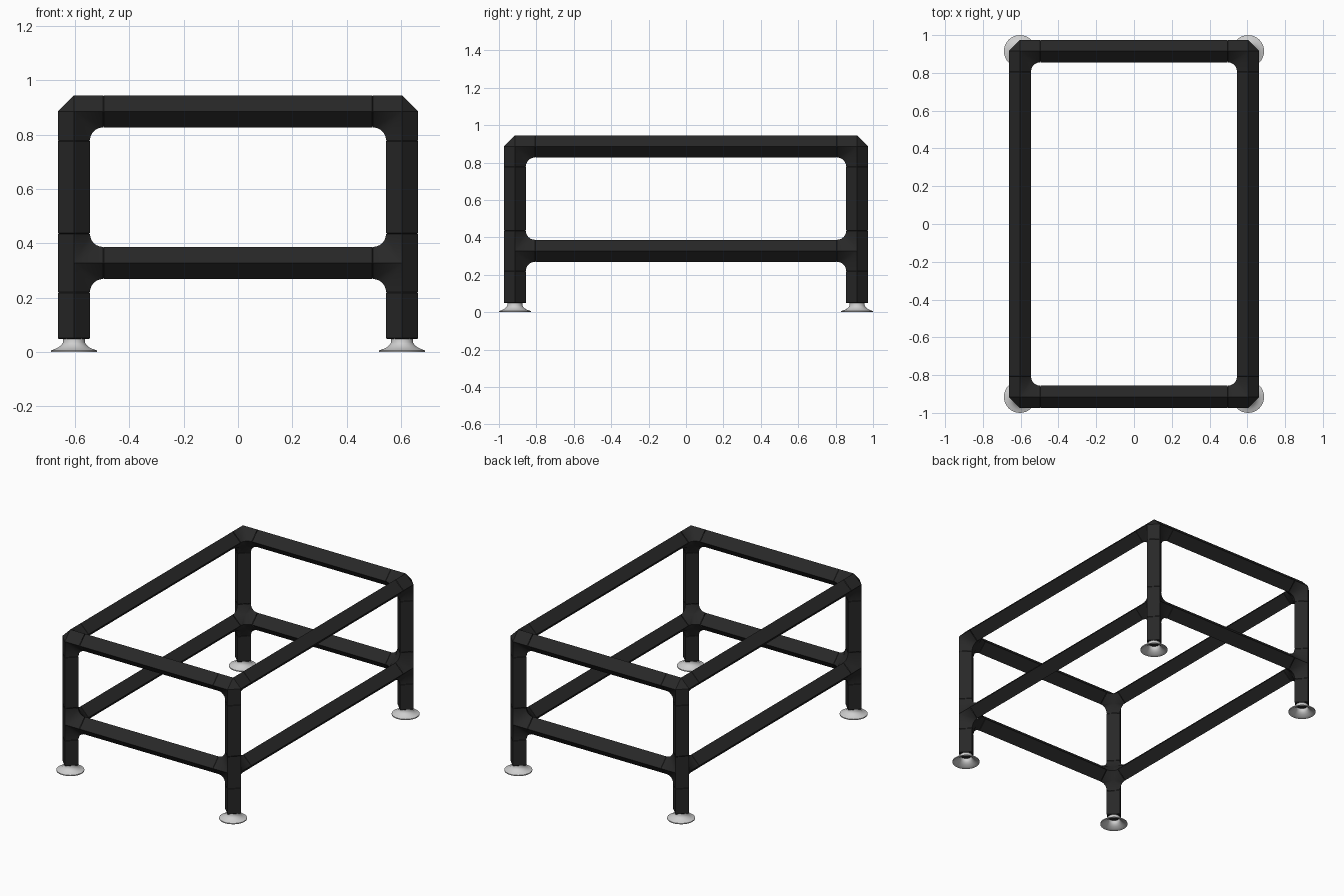
import bpy, bmesh, math
from itertools import product
from mathutils import Vector

cube = bpy.data.objects.get("Cube")
if cube:
    bpy.data.objects.remove(cube, do_unlink=True)

R = 0.059             # half diagonal of the square tube
REACH = 0.107         # length of each connector arm
X, Y = 0.604, 0.915   # tube axes
TOP, SHELF, LEG_END = 0.886, 0.328, 0.048


def make_material(name, value):
    mat = bpy.data.materials.new(name)
    mat.use_nodes = True
    colour = (value, value, value, 1)
    mat.diffuse_color = colour
    bsdf = mat.node_tree.nodes["Principled BSDF"]
    bsdf.inputs["Base Color"].default_value = colour
    bsdf.inputs["Roughness"].default_value = 0.6
    return mat


black = make_material("matte black", 0.021)
grey = make_material("light grey", 0.62)


def finish(name, bm, mat, location=(0, 0, 0), smooth=None):
    bmesh.ops.recalc_face_normals(bm, faces=bm.faces)
    mesh = bpy.data.meshes.new(name)
    bm.to_mesh(mesh)
    bm.free()
    mesh.materials.append(mat)
    obj = bpy.data.objects.new(name, mesh)
    obj.location = location
    bpy.context.collection.objects.link(obj)
    if smooth:
        bpy.ops.object.select_all(action='DESELECT')
        obj.select_set(True)
        bpy.context.view_layer.objects.active = obj
        bpy.ops.object.shade_smooth_by_angle(angle=math.radians(smooth))
    return obj


def tube(name, start, end):
    """Square tube standing on its corner, with eased ends."""
    start, end = Vector(start), Vector(end)
    axis = end - start
    half = axis.length / 2
    bm = bmesh.new()
    bmesh.ops.create_cone(bm, cap_ends=True, segments=4, radius1=R, radius2=R, depth=2 * half)
    rims = [e for e in bm.edges if abs(e.verts[0].co.z - e.verts[1].co.z) < half]
    bmesh.ops.bevel(bm, geom=rims, offset=0.003, segments=1, affect='EDGES')
    obj = finish(name, bm, black, (start + end) / 2)
    if abs(axis.x) > 0:
        obj.rotation_euler.y = math.pi / 2
    elif abs(axis.y) > 0:
        obj.rotation_euler.x = math.pi / 2


def fillet(a, b, steps=6):
    """Rounded inner corner running from arm a to arm b."""
    bend = REACH - R
    points = []
    for i in range(steps + 1):
        t = math.pi / 2 * i / steps
        points.append(a * (REACH - bend * math.sin(t)) + b * (REACH - bend * math.cos(t)))
    return points


def connector(name, location, arms):
    """Joint built one octant at a time from the arms that border it."""
    bm = bmesh.new()

    def face(*points):
        bm.faces.new([bm.verts.new(p) for p in points])

    for signs in product((-1, 1), repeat=3):
        axes = [Vector([s if i == k else 0 for i in range(3)]) for k, s in enumerate(signs)]
        inside = [a for a in axes if tuple(a) in arms]
        outside = [a for a in axes if tuple(a) not in arms]
        if not inside:
            face(*[a * R for a in axes])
        elif len(inside) == 1:
            d = inside[0] * REACH
            p, q = [a * R for a in outside]
            face(p, q, q + d, p + d)
        else:
            if len(inside) == 2:
                a, b = inside
                hub = outside[0] * R
                rim = [hub + a * REACH] + fillet(a, b) + [hub + b * REACH]
            else:
                a, b, c = inside
                hub = (a + b + c) * 0.048
                rim = fillet(a, b) + fillet(b, c) + fillet(c, a)
                rim.append(rim[0])
            for p, q in zip(rim, rim[1:]):
                face(hub, p, q)
    bmesh.ops.remove_doubles(bm, verts=bm.verts, dist=0.0001)
    finish(name, bm, black, location, smooth=30)


def foot(name, x, y):
    """Hollow flared cup, open at the top under the leg."""
    profile = [(0.040, 0.050), (0.040, 0.036), (0.046, 0.027), (0.056, 0.018), (0.070, 0.011),
               (0.085, 0.006), (0.085, 0.0), (0.080, 0.0), (0.066, 0.006), (0.052, 0.014),
               (0.041, 0.024), (0.036, 0.034), (0.036, 0.050)]
    bm = bmesh.new()
    verts = [bm.verts.new((r, 0, z)) for r, z in profile]
    edges = [bm.edges.new(pair) for pair in zip(verts, verts[1:])]
    bmesh.ops.spin(bm, geom=verts + edges, cent=(0, 0, 0), axis=(0, 0, 1),
                   angle=2 * math.pi, steps=32, use_duplicate=False)
    bmesh.ops.remove_doubles(bm, verts=bm.verts, dist=0.0001)
    finish(name, bm, grey, (x, y, 0), smooth=40)


# Corners: feet, legs and connectors
for sx, sy in product((-1, 1), repeat=2):
    tag = ("front" if sy < 0 else "back") + ("_left" if sx > 0 else "_right")
    x, y = sx * X, sy * Y
    arms = [(-sx, 0, 0), (0, -sy, 0), (0, 0, -1)]
    connector(tag + "_top_corner", (x, y, TOP), arms)
    connector(tag + "_shelf_joint", (x, y, SHELF), arms + [(0, 0, 1)])
    tube(tag + "_upper_leg", (x, y, SHELF + REACH), (x, y, TOP - REACH))
    tube(tag + "_lower_leg", (x, y, LEG_END), (x, y, SHELF - REACH))
    foot(tag + "_foot", x, y)

# Rails at both levels
for level, z in (("top", TOP), ("lower", SHELF)):
    for side, y in (("front", -Y), ("back", Y)):
        tube(f"{side}_{level}_rail", (-X + REACH, y, z), (X - REACH, y, z))
    for side, x in (("right", -X), ("left", X)):
        tube(f"{side}_{level}_rail", (x, -Y + REACH, z), (x, Y - REACH, z))
